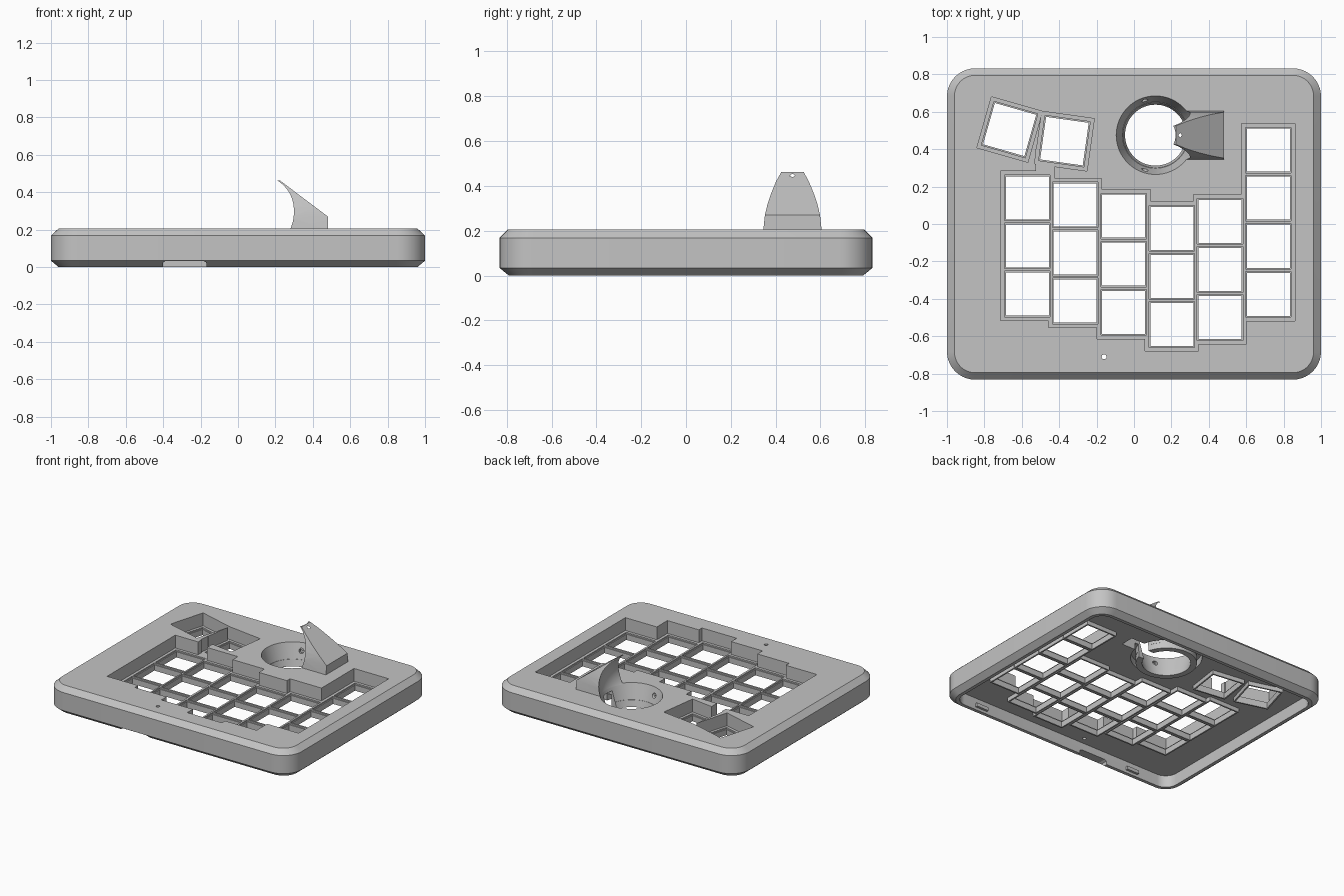
import bpy, bmesh, math
from mathutils import Matrix, Vector

if "Cube" in bpy.data.objects:
    bpy.data.objects.remove(bpy.data.objects["Cube"], do_unlink=True)

grey = bpy.data.materials.new("plain grey")
grey.use_nodes = True
colour = (0.55, 0.55, 0.55, 1)
grey.diffuse_color = colour
grey.node_tree.nodes["Principled BSDF"].inputs["Base Color"].default_value = colour


def finish(name, bm, helper=False):
    bmesh.ops.recalc_face_normals(bm, faces=bm.faces)
    mesh = bpy.data.meshes.new(name)
    bm.to_mesh(mesh)
    bm.free()
    ob = bpy.data.objects.new(name, mesh)
    bpy.context.collection.objects.link(ob)
    mesh.materials.append(grey)
    if helper:
        ob.hide_render = True
        ob.hide_set(True)
    return ob


def loft(bm, rings):
    loops = [[bm.verts.new(p) for p in ring] for ring in rings]
    for a, b in zip(loops, loops[1:]):
        for i in range(len(a)):
            j = (i + 1) % len(a)
            bm.faces.new((a[i], a[j], b[j], b[i]))
    bm.faces.new(loops[0][::-1])
    bm.faces.new(loops[-1])


def lathe_ring(bm, x, y, profile, n=64):
    loops = [[bm.verts.new((x + r * math.cos(math.tau * i / n),
                            y + r * math.sin(math.tau * i / n), z))
              for i in range(n)] for r, z in profile]
    for a, b in zip(loops, loops[1:] + loops[:1]):
        for i in range(n):
            bm.faces.new((a[i], a[(i + 1) % n], b[(i + 1) % n], b[i]))


def rounded(hx, hy, r, z, steps=10):
    ring = []
    for k, (sx, sy) in enumerate(((1, 1), (-1, 1), (-1, -1), (1, -1))):
        for i in range(steps + 1):
            a = math.pi / 2 * (k + i / steps)
            ring.append((sx * (hx - r) + r * math.cos(a),
                         sy * (hy - r) + r * math.sin(a), z))
    return ring


def box(bm, x, y, sx, sy, z0, z1, turn=0):
    m = (Matrix.Translation((x, y, (z0 + z1) / 2))
         @ Matrix.Rotation(math.radians(turn), 4, 'Z')
         @ Matrix.Diagonal((sx, sy, z1 - z0, 1)))
    bmesh.ops.create_cube(bm, size=1, matrix=m)


def cone(bm, x, y, r0, r1, z0, z1, n=64):
    bmesh.ops.create_cone(bm, cap_ends=True, segments=n, radius1=r0, radius2=r1,
                          depth=z1 - z0, matrix=Matrix.Translation((x, y, (z0 + z1) / 2)))


def cut(ob, cutter, overlap=False):
    mod = ob.modifiers.new("cut", 'BOOLEAN')
    mod.operation = 'DIFFERENCE'
    mod.solver = 'EXACT'
    mod.use_self = overlap
    mod.object = cutter


TOP, FLOOR, UNDER = 0.205, 0.11, 0.088
PITCH = 0.257
BALL = (0.115, 0.475)

# Key positions: column x, top key y, key count, then two turned thumb keys
columns = [(-0.57, 0.14, 3), (-0.315, 0.102, 3), (-0.055, 0.042, 3),
           (0.202, -0.023, 3), (0.46, 0.014, 3), (0.718, 0.395, 4)]
thumbs = [(-0.665, 0.505, -16), (-0.372, 0.443, -8)]
keys = [(x, y - i * PITCH, 0) for x, y, n in columns for i in range(n)] + thumbs

# Case body with chamfered rims
bm = bmesh.new()
loft(bm, [rounded(0.96, 0.79, 0.11, 0), rounded(1, 0.832, 0.15, 0.034),
          rounded(1, 0.832, 0.15, 0.168), rounded(0.96, 0.795, 0.11, TOP)])
case = finish("case", bm)

# Hollow underside
bm = bmesh.new()
loft(bm, [rounded(0.935, 0.765, 0.09, -0.1), rounded(0.935, 0.765, 0.09, UNDER)])
cut(case, finish("underside_cutter", bm, True))

# Recessed key well: one block per column, thumb pockets and a channel
bm = bmesh.new()
for x, y, n in columns:
    box(bm, x, y - (n - 1) * PITCH / 2, 0.285, n * PITCH + 0.028, FLOOR, 0.4)
for x, y, turn in thumbs:
    box(bm, x, y, 0.283, 0.283, FLOOR, 0.4, turn)
box(bm, -0.475, 0.32, 0.1, 0.16, FLOOR, 0.4)
cut(case, finish("well_cutter", bm, True), True)

# Key frames hang below the plate
bm = bmesh.new()
for x, y, turn in keys:
    box(bm, x, y, 0.252, 0.252, 0.058, UNDER + 0.008, turn)
key_frames = finish("key_frames", bm)

# Stepped key openings
for name, size, low in (("seat_cutter", 0.244, FLOOR - 0.01), ("opening_cutter", 0.23, -0.1)):
    bm = bmesh.new()
    for x, y, turn in keys:
        box(bm, x, y, size, size, low, 0.3, turn)
    opening = finish(name, bm, True)
    cut(case, opening)
cut(key_frames, opening)

# Ball bowl, reset pinhole and cable notch
bm = bmesh.new()
cone(bm, *BALL, 0.15, 0.213, 0.0, TOP + 0.01)
cone(bm, -0.16, -0.71, 0.013, 0.013, -0.1, 0.3, 16)
loft(bm, [[(-0.285 + s * w, y, z) for s, w, z in
           ((-1, 0.12, -0.02), (1, 0.12, -0.02), (1, 0.115, 0.025),
            (1, 0.1, 0.033), (-1, 0.1, 0.033), (-1, 0.115, 0.025))]
          for y in (-0.9, -0.7)])
cut(case, finish("hole_cutter", bm, True))

# Groove around the bowl on the underside
bm = bmesh.new()
lathe_ring(bm, *BALL, [(0.24, 0.0), (0.24, 0.14), (0.207, 0.14), (0.207, 0.0)])
cut(case, finish("groove_cutter", bm, True))

# Bearing holes in the bowl wall
bm = bmesh.new()
for angle in (0, 107, 253):
    d = Vector((math.cos(math.radians(angle)), math.sin(math.radians(angle)), 0))
    m = Matrix.Translation(Vector((*BALL, 0.15)) + d * 0.19) @ d.to_track_quat('Z', 'Y').to_matrix().to_4x4()
    bmesh.ops.create_cone(bm, cap_ends=True, segments=16, radius1=0.018,
                          radius2=0.018, depth=0.07, matrix=m)
cut(case, finish("bearing_cutter", bm, True))

# Ring below the bowl
bm = bmesh.new()
lathe_ring(bm, *BALL, [(0.206, UNDER + 0.005), (0.206, 0.045), (0.163, 0.045), (0.175, UNDER + 0.005)])
bowl_ring = finish("bowl_ring", bm)

# Sensor window through the bowl wall under the fin
bm = bmesh.new()
box(bm, 0.36, BALL[1], 0.2, 0.1, 0.0, 0.17)
window = finish("window_cutter", bm, True)
cut(case, window)
cut(bowl_ring, window)

# Guard fin: tapering slices, hollowed by the ball
bm = bmesh.new()
slices = [(TOP - 0.01, 0.48, 0.131), (0.27, 0.48, 0.123), (0.32, 0.414, 0.111),
          (0.37, 0.347, 0.094), (0.42, 0.281, 0.073), (0.462, 0.225, 0.05)]
loft(bm, [[(0.2, BALL[1] - w, z), (back, BALL[1] - w, z),
           (back, BALL[1] + w, z), (0.2, BALL[1] + w, z)] for z, back, w in slices])
guard_fin = finish("guard_fin", bm)
bm = bmesh.new()
bmesh.ops.create_uvsphere(bm, u_segments=64, v_segments=48, radius=0.22,
                          matrix=Matrix.Translation((*BALL, 0.27)))
cut(guard_fin, finish("ball_cutter", bm, True))

# Snap tabs inside the rim
bm = bmesh.new()
for x in (-0.62, 0.7):
    for y in (-0.76, 0.76):
        box(bm, x, y, 0.1, 0.025, 0.02, 0.045)
finish("snap_tabs", bm)

# Smooth rounded parts while keeping edges sharp
for ob in (case, key_frames, bowl_ring, guard_fin):
    bpy.context.view_layer.objects.active = ob
    for other in bpy.context.selected_objects:
        other.select_set(False)
    ob.select_set(True)
    for mod in list(ob.modifiers):
        bpy.ops.object.modifier_apply(modifier=mod.name)
    bpy.ops.object.shade_smooth_by_angle(angle=math.radians(25))
